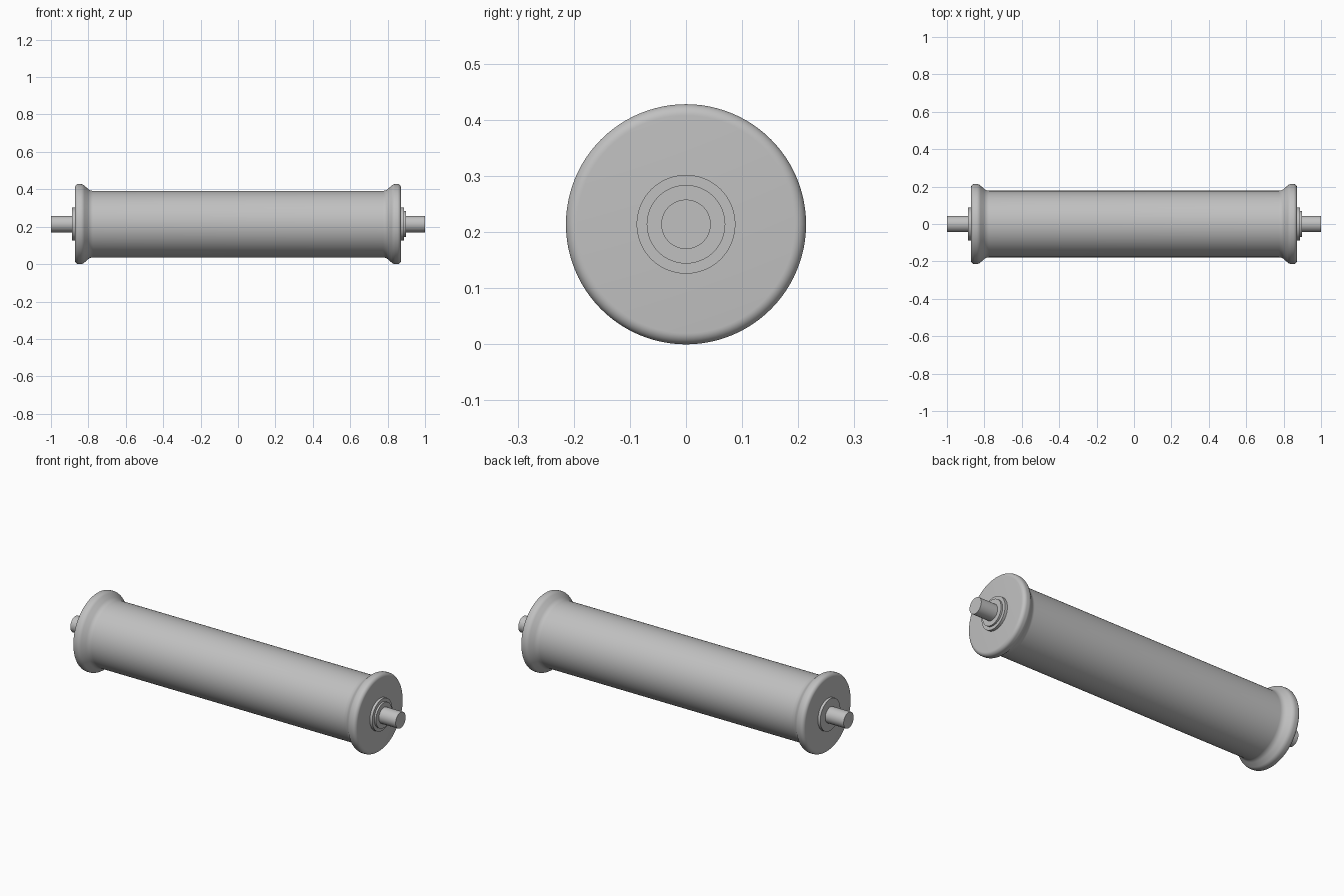
import bpy, math

cube = bpy.data.objects.get("Cube")
if cube:
    bpy.data.objects.remove(cube, do_unlink=True)

AXIS_Z = 0.214
SEGMENTS = 96

metal = bpy.data.materials.new("light_grey_metal")
metal.use_nodes = True
grey = (0.53, 0.53, 0.53, 1)
metal.diffuse_color = grey
metal.node_tree.nodes["Principled BSDF"].inputs["Base Color"].default_value = grey


def lathe(name, profile):
    """Spin an (x, radius) profile about the x axis and cap both ends."""
    verts, faces = [], []
    for x, r in profile:
        for i in range(SEGMENTS):
            a = math.tau * i / SEGMENTS
            verts.append((x, r * math.cos(a), r * math.sin(a)))
    for k in range(len(profile) - 1):
        for i in range(SEGMENTS):
            j = (i + 1) % SEGMENTS
            a, b = k * SEGMENTS, (k + 1) * SEGMENTS
            faces.append((a + j, a + i, b + i, b + j))
    last = (len(profile) - 1) * SEGMENTS
    faces.append(tuple(range(SEGMENTS)))
    faces.append(tuple(reversed(range(last, last + SEGMENTS))))
    mesh = bpy.data.meshes.new(name)
    mesh.from_pydata(verts, [], faces)
    mesh.flip_normals()
    mesh.materials.append(metal)
    obj = bpy.data.objects.new(name, mesh)
    obj.location.z = AXIS_Z
    bpy.context.collection.objects.link(obj)
    bpy.ops.object.select_all(action="DESELECT")
    obj.select_set(True)
    bpy.context.view_layer.objects.active = obj
    bpy.ops.object.shade_smooth_by_angle(angle=math.radians(35))
    return obj


def arc(cx, cr, radius, start, end, steps=8):
    """Points of a profile arc, angles in degrees from the x axis."""
    angles = [math.radians(start + (end - start) * i / steps) for i in range(steps + 1)]
    return [(cx + radius * math.cos(a), cr + radius * math.sin(a)) for a in angles]


# Roller drum: concave flare up to a rounded flange at each end
half = [(0.0, 0.178)]
half += arc(0.775, 0.218, 0.04, -90, -45)
half += arc(0.842, 0.184, 0.03, 135, 90)
half += arc(0.852, 0.194, 0.02, 90, 0)
drum = lathe("roller_drum", [(-x, r) for x, r in reversed(half[1:])] + half)

# Bearing collars, with an extra raised ring on the left end
lathe("left_collar", [(0.86, 0.088), (0.887, 0.088)])
lathe("left_bearing_ring", [(0.88, 0.07), (0.897, 0.07)])
lathe("right_collar", [(-0.887, 0.088), (-0.86, 0.088)])

# Axle stubs
lathe("left_axle", [(0.86, 0.044), (1.0, 0.044)])
lathe("right_axle", [(-1.0, 0.044), (-0.86, 0.044)])
